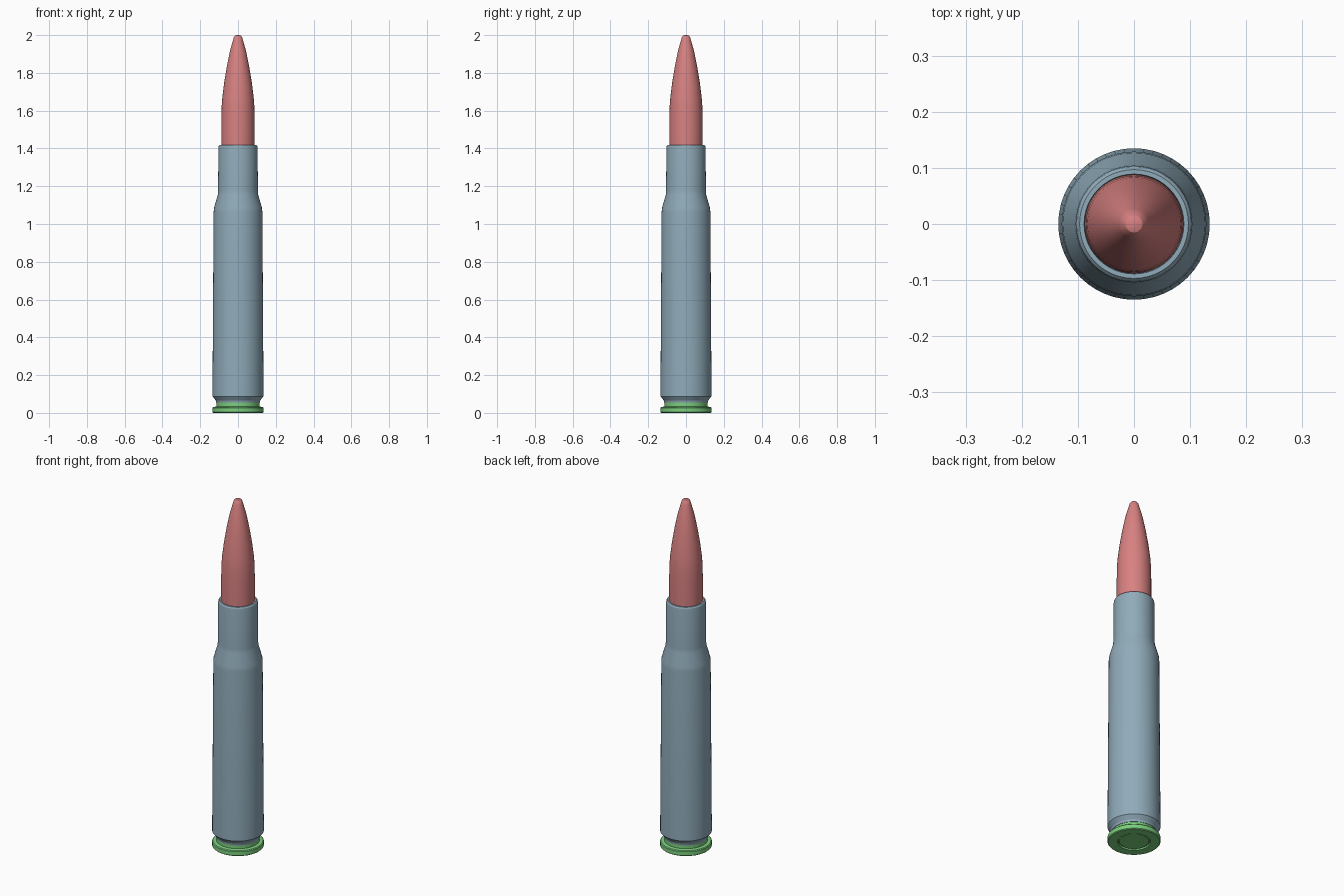
import bpy
import bmesh
import math

old = bpy.data.objects.get("Cube")
if old:
    bpy.data.objects.remove(old, do_unlink=True)

SEGMENTS = 48


def make_material(name, colour):
    mat = bpy.data.materials.new(name)
    mat.use_nodes = True
    mat.diffuse_color = (*colour, 1)
    mat.node_tree.nodes["Principled BSDF"].inputs["Base Color"].default_value = (*colour, 1)
    return mat


def lathe(name, profile, mat, sharp_angle=20):
    """Spin (radius, height) points, listed bottom to top, around z."""
    bm = bmesh.new()
    verts = [bm.verts.new((r, 0, z)) for r, z in profile]
    edges = [bm.edges.new(pair) for pair in zip(verts, verts[1:])]
    bmesh.ops.spin(bm, geom=verts + edges, cent=(0, 0, 0), axis=(0, 0, 1),
                   angle=math.tau, steps=SEGMENTS)
    bmesh.ops.remove_doubles(bm, verts=bm.verts, dist=0.0001)
    bmesh.ops.recalc_face_normals(bm, faces=bm.faces)
    mesh = bpy.data.meshes.new(name)
    bm.to_mesh(mesh)
    bm.free()
    mesh.materials.append(mat)
    obj = bpy.data.objects.new(name, mesh)
    bpy.context.collection.objects.link(obj)
    bpy.ops.object.select_all(action="DESELECT")
    obj.select_set(True)
    bpy.context.view_layer.objects.active = obj
    bpy.ops.object.shade_smooth_by_angle(angle=math.radians(sharp_angle))
    return obj


red = make_material("soft red", (0.69, 0.22, 0.22))
blue = make_material("blue grey", (0.28, 0.41, 0.49))
green = make_material("light green", (0.20, 0.62, 0.21))

# Rim with extractor groove and a recessed ring around the primer
lathe("base_rim", [
    (0, 0.003), (0.075, 0.003), (0.078, 0.008), (0.082, 0.008), (0.084, 0),
    (0.131, 0), (0.135, 0.004), (0.135, 0.027), (0.131, 0.031),
    (0.113, 0.034), (0.113, 0.055), (0, 0.055)], green)

# Tapered case with shoulder, neck and rounded mouth
lathe("case_body", [
    (0, 0.054), (0.115, 0.054), (0.118, 0.066), (0.135, 0.088),
    (0.135, 0.12), (0.129, 1.06), (0.127, 1.085), (0.107, 1.155),
    (0.105, 1.18), (0.104, 1.40), (0.102, 1.412), (0.097, 1.418),
    (0.089, 1.418), (0.087, 1.405), (0, 1.405)], blue)

# Pointed tip seated in the mouth
lathe("tip", [
    (0, 1.38), (0.088, 1.38), (0.088, 1.55), (0.086, 1.63), (0.083, 1.67),
    (0.073, 1.75), (0.060, 1.83), (0.044, 1.91), (0.027, 1.972),
    (0.022, 1.988), (0.015, 1.997), (0.007, 2.0), (0, 2.0)], red, 30)
